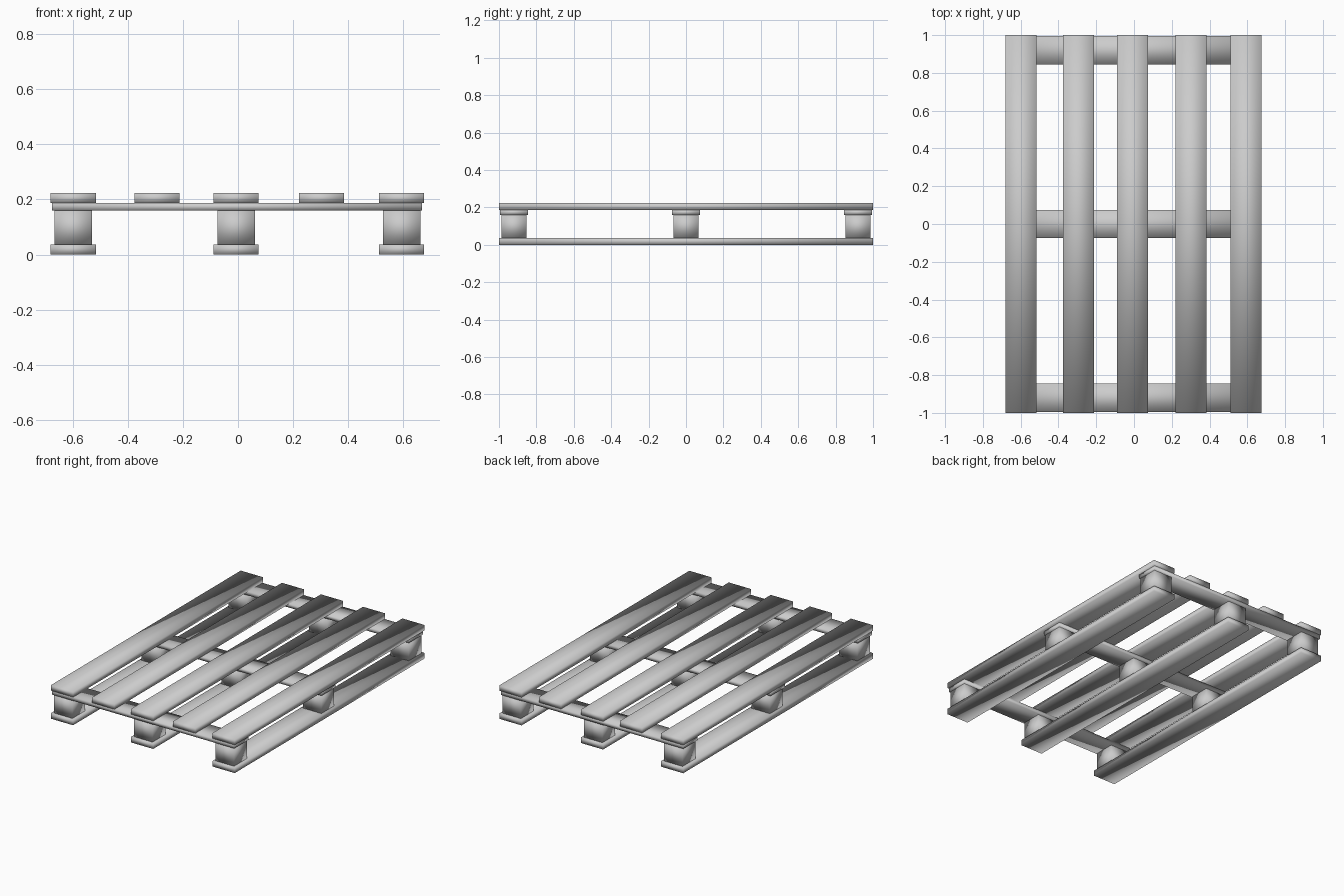
import bpy
import bmesh
from mathutils import Vector

cube = bpy.data.objects.get("Cube")
if cube:
    bpy.data.objects.remove(cube, do_unlink=True)

GREY = (0.6, 0.6, 0.6, 1.0)
mat = bpy.data.materials.new("plain grey")
mat.use_nodes = True
mat.diffuse_color = GREY
mat.node_tree.nodes["Principled BSDF"].inputs["Base Color"].default_value = GREY


def box(name, centre, size):
    """Eight-cornered box, shaded smooth across its corners."""
    bm = bmesh.new()
    bmesh.ops.create_cube(bm, size=1)
    bmesh.ops.scale(bm, vec=Vector(size), verts=bm.verts)
    for face in bm.faces:
        face.smooth = True
    mesh = bpy.data.meshes.new(name)
    bm.to_mesh(mesh)
    bm.free()
    mesh.materials.append(mat)
    obj = bpy.data.objects.new(name, mesh)
    obj.location = centre
    bpy.context.collection.objects.link(obj)


# Layer heights, from the ground up
BASE, BLOCK, BAR, TOP = 0.037, 0.16, 0.187, 0.223
BOARD_W = 0.164

columns = {"right": -0.598, "middle": -0.007, "left": 0.594}
rows = {"front": -0.92, "centre": 0.0, "back": 0.92}
deck = {**columns, "inner_right": -0.294, "inner_left": 0.303}

# Deck boards
for side, x in deck.items():
    box(f"deck_board_{side}", (x, 0, (BAR + TOP) / 2), (BOARD_W, 2, TOP - BAR))

# Runners on the ground
for side, x in columns.items():
    box(f"runner_{side}", (x, 0, BASE / 2), (BOARD_W, 2, BASE))

# Crossbars under the deck, and the spacer blocks below them
for row, y in rows.items():
    box(f"crossbar_{row}", (-0.004, y, (BLOCK + BAR) / 2), (1.344, 0.15, BAR - BLOCK))
    for side, x in columns.items():
        box(f"block_{row}_{side}", (x, y, (BASE + BLOCK) / 2),
            (0.136, 0.135, BLOCK - BASE))
